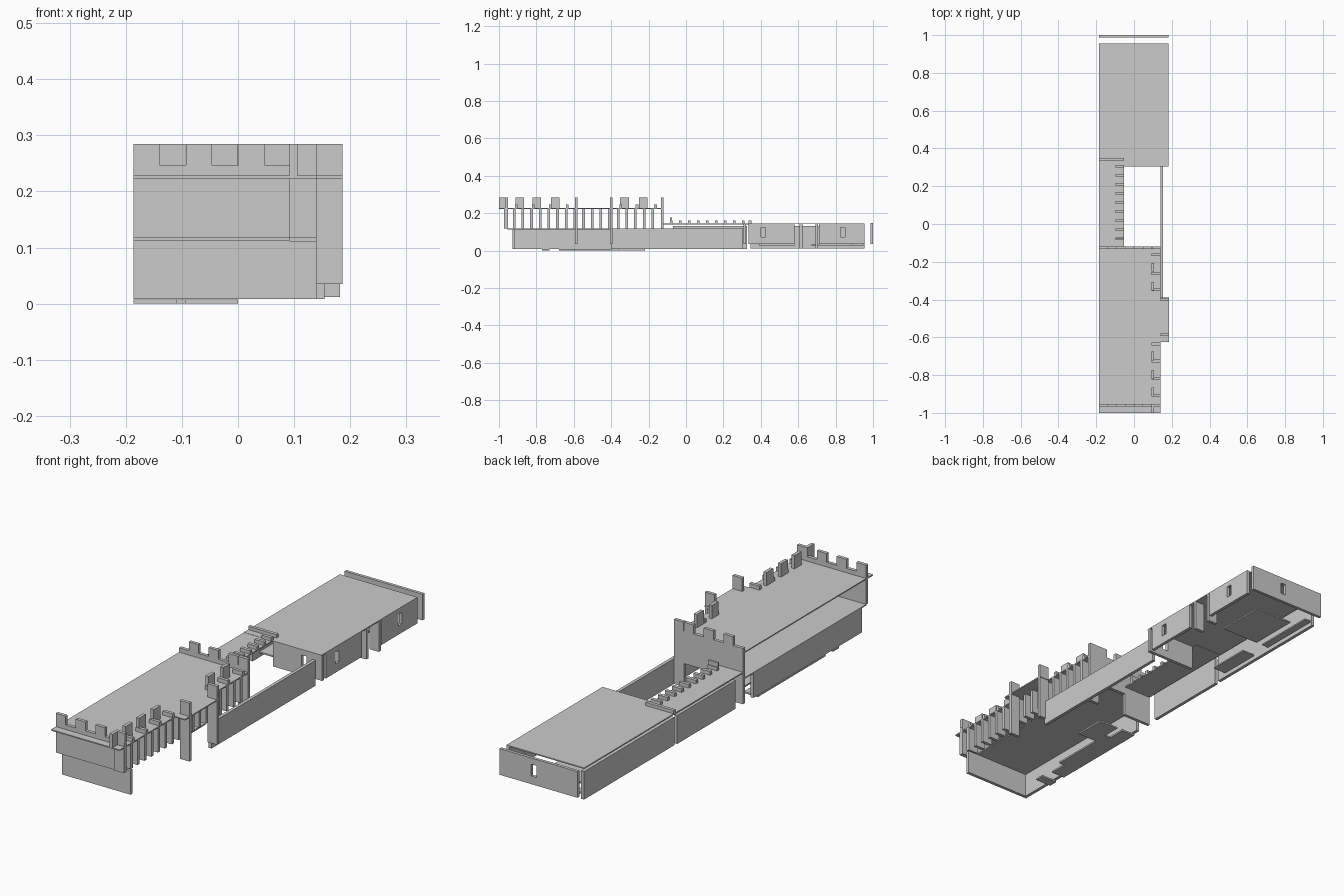
import bpy, bmesh


def boxes(name, items):
    """One object from boxes given as (x0, x1, y0, y1, z0, z1)."""
    bm = bmesh.new()
    for x0, x1, y0, y1, z0, z1 in items:
        v = [bm.verts.new((x, y, z)) for z in (z0, z1)
             for x, y in ((x0, y0), (x1, y0), (x1, y1), (x0, y1))]
        for f in ((3, 2, 1, 0), (4, 5, 6, 7), (0, 1, 5, 4),
                  (1, 2, 6, 5), (2, 3, 7, 6), (3, 0, 4, 7)):
            bm.faces.new([v[i] for i in f])
    mesh = bpy.data.meshes.new(name)
    bm.to_mesh(mesh)
    bm.free()
    ob = bpy.data.objects.new(name, mesh)
    bpy.context.collection.objects.link(ob)
    return ob


def pierced(axis, a0, a1, t0, t1, z0, z1, h0, h1, hz0, hz1):
    """Wall along x or y with one rectangular opening."""
    parts = [(a0, h0, z0, z1), (h1, a1, z0, z1), (h0, h1, hz1, z1)]
    if hz0 > z0:
        parts.append((h0, h1, z0, hz0))
    if axis == 'x':
        return [(a, b, t0, t1, c, d) for a, b, c, d in parts]
    return [(t0, t1, a, b, c, d) for a, b, c, d in parts]


L, R = -0.186, 0.14      # left face and main right edge
RR = 0.186               # widest right edge
FLOOR, ROOF = 0.117, 0.228
T = 0.014                # board thickness

# Front building: slabs
boxes("front_roof", [(L, R, -1.0, -0.12, ROOF - .005, ROOF),
                     (R, RR, -0.625, -0.39, ROOF - .005, ROOF)])
boxes("front_floor", [(L, 0.092, -0.955, -0.12, FLOOR - .005, FLOOR)])
boxes("front_base_plates", [(L, -0.12, -0.68, -0.22, 0, .007),
                            (-0.12, -0.093, -0.60, -0.30, 0, .007),
                            (L, -0.11, -0.77, -0.73, 0, .007),
                            (-0.093, 0, -0.36, -0.22, 0, .007)])

# Front building: walls
boxes("front_lower_wall", [(L, R, -0.927, -0.913, .008, FLOOR - .005)])
boxes("front_left_wall", [(L, L + T, -0.913, -0.19, .008, FLOOR - .005)])
boxes("front_upper_wall",
      [(L, R, -0.967, -0.953, FLOOR, .247)] +
      [(L + i * .0935, L + i * .0935 + .0465, -0.967, -0.953, .247, .285) for i in range(4)])
boxes("keep_rear_wall",
      pierced('x', L, R, -0.133, -0.119, .008, .247, -0.05, 0.092, .008, .108) +
      [(L + .046 + i * .0935, L + .0925 + i * .0935, -0.133, -0.119, .247, .285)
       for i in range(3)] +
      [(.095, R, -0.133, -0.119, .247, .285)])

# Right side boards, parapet stubs and merlons
fins = [-0.965 + i * .0463 for i in range(18)]
boxes("side_boards", [(0.092, R, y - T / 2, y + T / 2, FLOOR, ROOF - .005) for y in fins])
boxes("parapet_stubs", [(0.092, R, y - T / 2, y + T / 2, ROOF, .245)
                        for y in (-.907, -.817, -.725, -.635, -.348, -.262, -.163)])
boxes("side_merlons", [(0.092, 0.106, y, y + .046, ROOF, .285)
                       for y in (-1.0, -.912, -.820, -.722, -.352, -.252)])

# Side tower
boxes("tower_walls", [(R, RR, y - T / 2, y + T / 2, .035, .285) for y in (-.587, -.40)])

# Courtyard
boxes("courtyard_right_wall", [(R, R + T, -0.40, 0.305, .008, FLOOR)])
boxes("courtyard_left_wall", [(L, L + T, -0.07, 0.325, .008, .130)])
boxes("courtyard_walk", [(L, -0.052, -0.12, 0.345, .140, .145)])
boxes("walk_steps", [(-0.098, -0.052, y, y + .014, .145, .160)
                     for y in [-0.085 + i * .048 for i in range(9)]])
boxes("walk_sill", [(L, -0.052, 0.335, 0.349, .145, .160)])
boxes("walk_end_stub", [(-0.098, -0.052, -.085, -.075, .160, .178)])

# Rear hall
boxes("rear_roof", [(L, RR - .004, 0.305, 0.955, .141, .146)])
boxes("rear_left_wall", [(L, L + T, 0.345, 0.955, .010, .130)])
boxes("rear_back_wall", pierced('x', L, RR - .003, 0.987, 1.0, .035, .147,
                                .008, .034, .070, .120))
boxes("rear_front_wall", pierced('x', -0.05, RR - .003, 0.308, 0.322, .035, .141,
                                 .085, .110, .070, .120))
boxes("rear_right_wall",
      pierced('y', 0.335, 0.58, 0.168, 0.182, .035, .141, .40, .425, .072, .122) +
      pierced('y', 0.71, 0.955, 0.168, 0.182, .035, .141, .825, .85, .072, .122))
boxes("rear_porch_posts", [(0.138, 0.182, y - T / 2, y + T / 2, .012, .141)
                           for y in (.615, .70)])
boxes("rear_base_plates", [(L, -0.11, 0.39, 0.58, .028, .034),
                           (-0.11, 0.07, 0.67, 0.89, .028, .034),
                           (L, -0.14, 0.67, 0.95, .028, .034)])
